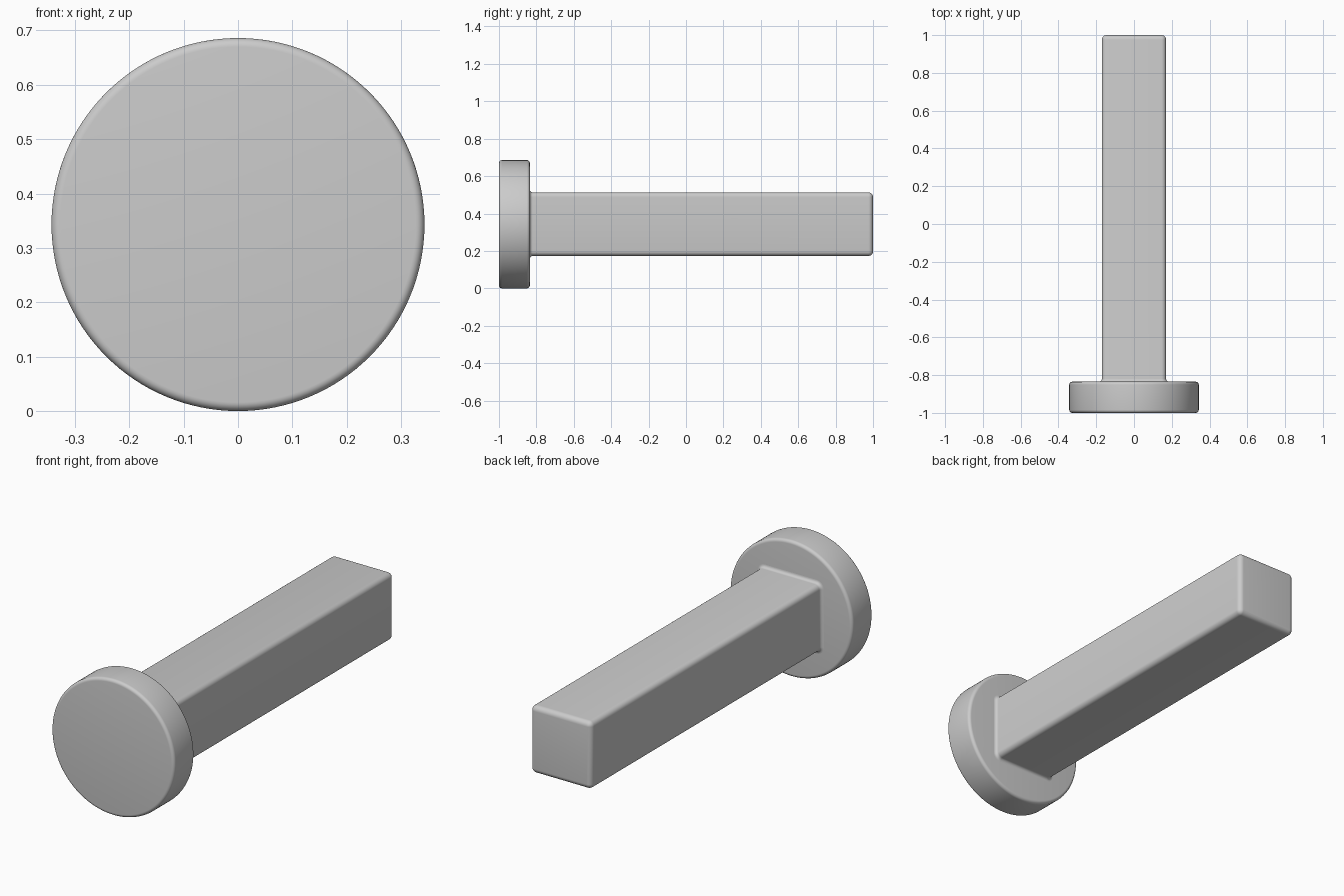
import bpy, bmesh
from math import sin, cos, pi, radians

cube = bpy.data.objects.get("Cube")
if cube:
    bpy.data.objects.remove(cube, do_unlink=True)

MID_Z = 0.343        # height of the common axis
HEAD_R = 0.343
HEAD_BACK = -0.835
HALF = 0.17          # half width of the square shaft
ROUND = 0.025        # edge rounding
STEPS = 6

grey = bpy.data.materials.new("plain grey")
grey.use_nodes = True
grey.diffuse_color = (0.6, 0.6, 0.6, 1)
grey.node_tree.nodes["Principled BSDF"].inputs["Base Color"].default_value = (0.6, 0.6, 0.6, 1)


def loft(name, rings):
    """Skin a list of point rings, cap both ends and shade smoothly."""
    bm = bmesh.new()
    loops = [[bm.verts.new(p) for p in ring] for ring in rings]
    n = len(loops[0])
    for a, b in zip(loops, loops[1:]):
        for i in range(n):
            j = (i + 1) % n
            bm.faces.new((a[i], a[j], b[j], b[i]))
    bm.faces.new(loops[0])
    bm.faces.new(loops[-1])
    bmesh.ops.remove_doubles(bm, verts=bm.verts, dist=0.00001)
    bmesh.ops.recalc_face_normals(bm, faces=bm.faces)
    mesh = bpy.data.meshes.new(name)
    bm.to_mesh(mesh)
    bm.free()
    mesh.materials.append(grey)
    obj = bpy.data.objects.new(name, mesh)
    bpy.context.collection.objects.link(obj)
    bpy.ops.object.select_all(action='DESELECT')
    obj.select_set(True)
    bpy.context.view_layer.objects.active = obj
    bpy.ops.object.shade_smooth_by_angle(angle=radians(30))
    return obj


def rounded_square(y, radius, core):
    """Square of half width core, grown outward by radius; core 0 is a circle."""
    steps = STEPS if core else 32
    ring = []
    for q, (sx, sz) in enumerate(((1, 1), (-1, 1), (-1, -1), (1, -1))):
        for k in range(steps + 1 if core else steps):
            a = (q + k / steps) * pi / 2
            ring.append((sx * core + radius * cos(a), y, MID_Z + sz * core + radius * sin(a)))
    return ring


arc = [k / STEPS * pi / 2 for k in range(STEPS + 1)]

# Round head with softened rims
rim = 0.016
head = [(-1 + rim - rim * cos(a), HEAD_R - rim + rim * sin(a)) for a in arc]
head += [(HEAD_BACK - rim + rim * sin(a), HEAD_R - rim + rim * cos(a)) for a in arc]
loft("round_head", [rounded_square(y, r, 0) for y, r in head])

# Square shaft: flared fillet at the head, rounded edges and tip
fillet = 0.016
shaft = [(HEAD_BACK - 0.01, ROUND + fillet)]
shaft += [(HEAD_BACK + fillet - fillet * cos(a), ROUND + fillet - fillet * sin(a)) for a in arc]
shaft += [(1 - ROUND + ROUND * sin(a), ROUND * cos(a)) for a in arc]
loft("square_shaft", [rounded_square(y, r, HALF - ROUND) for y, r in shaft])
